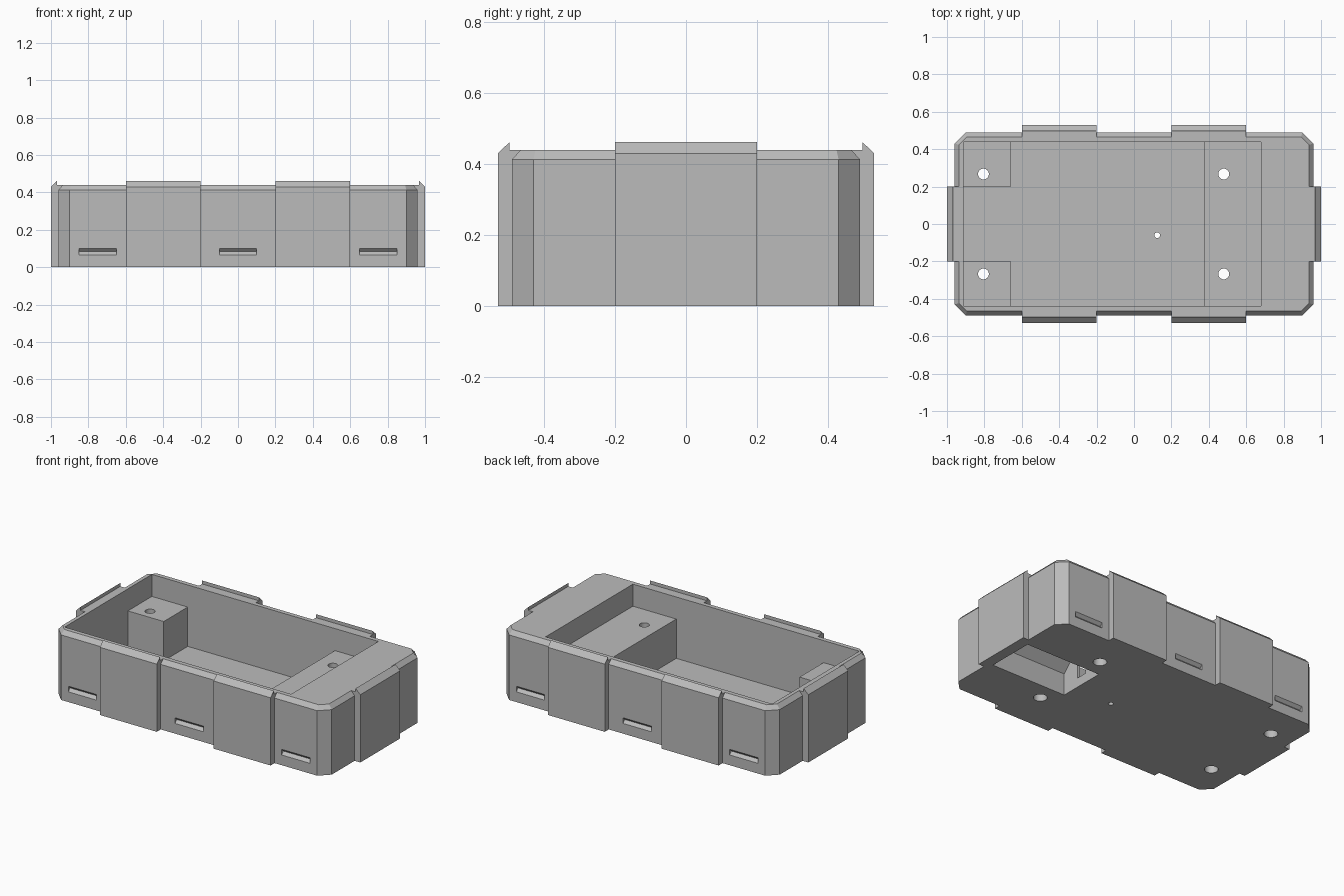
import bpy, bmesh
from math import pi
from mathutils import Matrix

cube = bpy.data.objects.get("Cube")
if cube:
    bpy.data.objects.remove(cube, do_unlink=True)

grey = bpy.data.materials.new("mid grey")
grey.use_nodes = True
GREY = (0.5, 0.5, 0.5, 1)
grey.diffuse_color = GREY
grey.node_tree.nodes["Principled BSDF"].inputs["Base Color"].default_value = GREY


def finish(bm, name):
    bmesh.ops.recalc_face_normals(bm, faces=bm.faces)
    mesh = bpy.data.meshes.new(name)
    bm.to_mesh(mesh)
    bm.free()
    mesh.materials.append(grey)
    ob = bpy.data.objects.new(name, mesh)
    bpy.context.collection.objects.link(ob)
    return ob


def loft(name, rings):
    """Solid through rings of equal point count."""
    bm = bmesh.new()
    loops = [[bm.verts.new(p) for p in ring] for ring in rings]
    for a, b in zip(loops, loops[1:]):
        for i in range(len(a)):
            j = (i + 1) % len(a)
            bm.faces.new((a[i], a[j], b[j], b[i]))
    bm.faces.new(loops[0])
    bm.faces.new(loops[-1])
    return finish(bm, name)


def prism(name, profile, w0, w1, angle=0):
    """Profile of (y, z) points extruded along x, then turned about z."""
    ob = loft(name, [[(w, u, z) for u, z in profile] for w in (w0, w1)])
    ob.data.transform(Matrix.Rotation(angle, 4, 'Z'))
    return ob


def box(name, x0, x1, y0, y1, z0, z1):
    return prism(name, [(y0, z0), (y1, z0), (y1, z1), (y0, z1)], x0, x1)


def cylinder(name, x, y, r, z0, z1):
    bm = bmesh.new()
    bmesh.ops.create_cone(bm, cap_ends=True, segments=32, radius1=r, radius2=r,
                          depth=z1 - z0,
                          matrix=Matrix.Translation((x, y, (z0 + z1) / 2)))
    return finish(bm, name)


def combine(target, other, operation):
    mod = target.modifiers.new(other.name, 'BOOLEAN')
    mod.operation, mod.solver, mod.object = operation, 'EXACT', other
    bpy.ops.object.select_all(action='DESELECT')
    bpy.context.view_layer.objects.active = target
    target.select_set(True)
    bpy.ops.object.modifier_apply(modifier=mod.name)
    bpy.data.objects.remove(other, do_unlink=True)


def outline(x, y, c, z):
    """Rectangle with cut corners."""
    return [(x, c[1], z), (c[0], y, z), (-c[0], y, z), (-x, c[1], z),
            (-x, -c[1], z), (-c[0], -y, z), (c[0], -y, z), (x, -c[1], z)]


# Tray body with a bevelled rim
BX, BY = 0.96, 0.49
corner = (0.90, 0.43)
tray = loft("tray", [outline(BX, BY, corner, 0),
                     outline(BX, BY, corner, 0.413),
                     outline(0.936, 0.466, (0.894, 0.424), 0.44)])

# Raised outer panels with a sharp lip
def panel(base, centre, angle):
    i, l, o = base - 0.03, base + 0.007, base + 0.04
    shape = [(i, 0), (o, 0), (o, 0.43), (l, 0.462), (l, 0.44), (i, 0.44)]
    combine(tray, prism("panel", shape, centre - 0.2, centre + 0.2, angle), 'UNION')

for turn in (0, pi):
    for centre in (-0.4, 0.4):
        panel(BY, centre, turn)
    panel(BX, 0, turn + pi / 2)

# Inner cavity
combine(tray, box("cavity", -0.912, 0.68, -0.438, 0.438, 0.05, 0.6), 'DIFFERENCE')

# Mounting platform and two corner posts
combine(tray, box("platform", 0.375, 0.70, -0.45, 0.45, 0.03, 0.30), 'UNION')
for y0, y1 in ((-0.45, -0.197), (0.197, 0.45)):
    combine(tray, box("post", -0.925, -0.66, y0, y1, 0.03, 0.30), 'UNION')

# Pocket under the deck, with a sloping roof and a cable opening
roof = [(-0.155, -0.05), (0.155, -0.05), (0.155, 0.14),
        (0.05, 0.245), (-0.05, 0.245), (-0.155, 0.14)]
combine(tray, prism("pocket", roof, 0.395, 0.93), 'DIFFERENCE')
combine(tray, box("cable_opening", 0.35, 0.42, -0.035, 0.035, 0.06, 0.17), 'DIFFERENCE')

# Counterbored screw holes and a small drain hole
for x in (-0.805, 0.48):
    for y in (-0.267, 0.267):
        combine(tray, cylinder("bore", x, y, 0.04, -0.05, 0.22), 'DIFFERENCE')
        combine(tray, cylinder("screw_hole", x, y, 0.029, 0.1, 0.5), 'DIFFERENCE')
combine(tray, cylinder("drain_hole", 0.124, -0.06, 0.015, -0.05, 0.2), 'DIFFERENCE')

# Grooved grip slots along both long sides
R, H = 0.018, 0.083
groove = [(BY - R, H), (BY, H - R), (BY + R, H), (BY, H + R)]
for turn in (0, pi):
    for x in (-0.75, 0, 0.75):
        combine(tray, prism("slot", groove, x - 0.1, x + 0.1, turn), 'DIFFERENCE')

bpy.context.view_layer.objects.active = tray
tray.select_set(True)
bpy.ops.object.shade_smooth_by_angle(angle=pi / 7)
